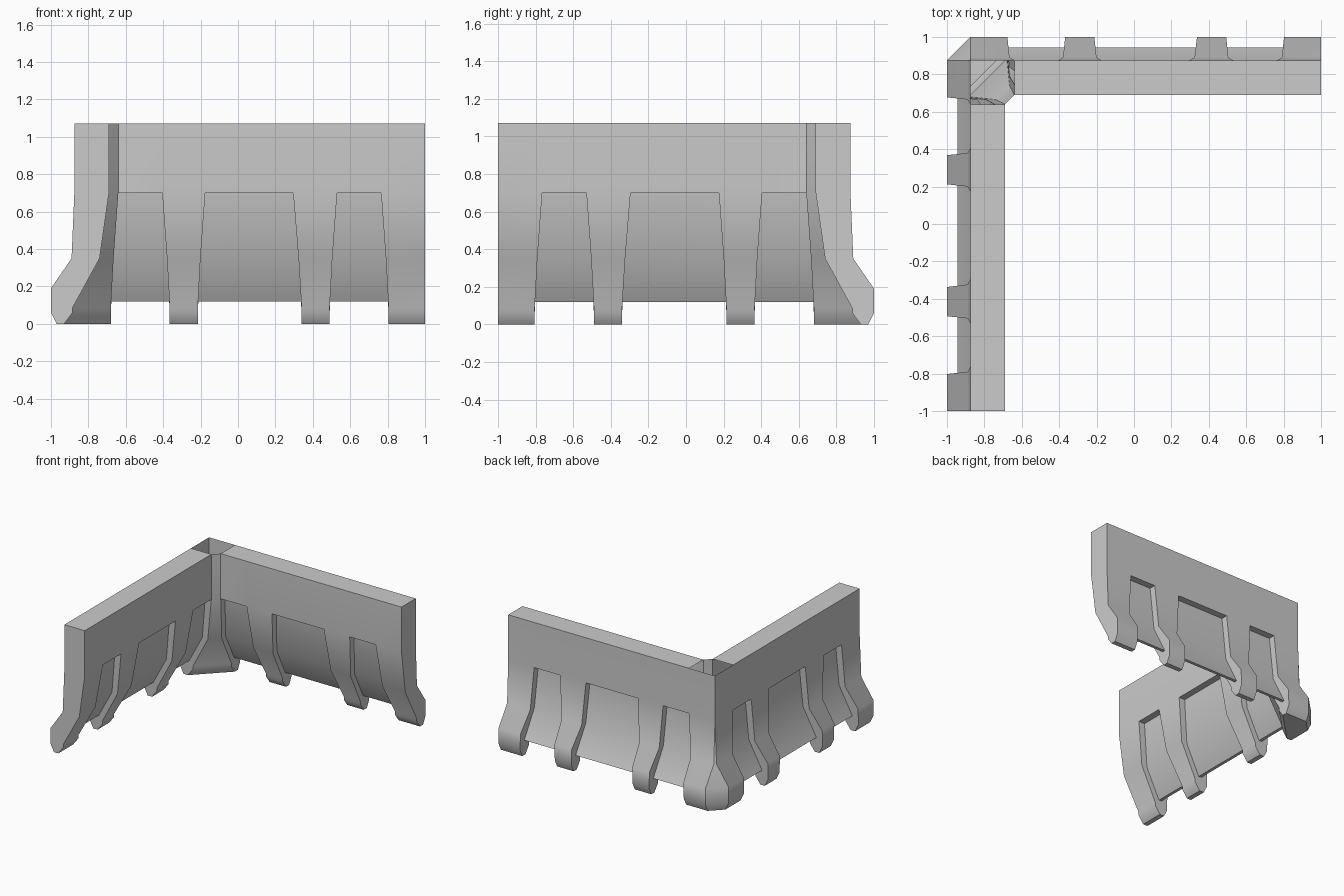
import bpy, bmesh
from mathutils import Vector

if "Cube" in bpy.data.objects:
    bpy.data.objects.remove(bpy.data.objects["Cube"])

# Cross-section of the ribs (distance outward, height), outer side down, inner side up
RIB = [(.875, 1.07), (.875, .70), (.89, .35), (1.0, .19), (1.0, .06), (.97, 0),
       (.93, 0), (.885, .06), (.885, .085), (.74, .35), (.69, .70), (.69, 1.07)]
OUTER_COUNT = 6
# Cross-section of the thin recessed bays between ribs
BAY = [(.875, 1.07), (.875, .70), (.82, .70), (.835, .35), (.945, .12),
       (.92, .12), (.79, .35), (.745, .70), (.69, .70), (.69, 1.07)]
# Rib edges along the wall (upper x, lower x); bays and ribs alternate
EDGES = [(-.64, -.68), (-.405, -.365), (-.175, -.215), (.295, .34),
         (.53, .49), (.765, .805), (1.0, 1.0)]

bm = bmesh.new()


def face(points):
    bm.faces.new([bm.verts.new(p) for p in points])


def section(profile, edge):
    """Place a profile at a slanted rib edge."""
    out = []
    for y, z in profile:
        t = min(1, max(0, (.70 - z) / .55))
        out.append(Vector((edge[0] + (edge[1] - edge[0]) * t, y, z)))
    return out


def mirror(p):
    return Vector((-p.y, -p.x, p.z))


def both(points):
    face(points)
    face([mirror(p) for p in reversed(points)])


def strip(a, b, closed):
    n = len(a)
    for i in range(n if closed else n - 1):
        j = (i + 1) % n
        both([a[i], b[i], b[j], a[j]])


# Alternating bays and ribs of both arms
for k in range(len(EDGES) - 1):
    profile = BAY if k % 2 == 0 else RIB
    strip(section(profile, EDGES[k]), section(profile, EDGES[k + 1]), True)

# Rib side walls and the closed arm ends
for e in EDGES[:-1]:
    both(section(RIB, e)[1:-1] + section(BAY, e)[2:-2][::-1])
both(section(RIB, EDGES[-1]))

# Corner rib: chamfered inside and at the foot, open at the top
end = section(RIB, EDGES[0])
start = [Vector((-.875, p.y, p.z)) if i < OUTER_COUNT else p.copy()
         for i, p in enumerate(end)]
strip(start, end, False)
for i in range(len(start) - 1):
    face([mirror(start[i]), start[i], start[i + 1], mirror(start[i + 1])])

bmesh.ops.remove_doubles(bm, verts=bm.verts, dist=1e-4)
bmesh.ops.dissolve_degenerate(bm, edges=bm.edges, dist=1e-4)
bmesh.ops.recalc_face_normals(bm, faces=bm.faces)

mesh = bpy.data.meshes.new("corner_barrier_wall")
bm.to_mesh(mesh)
bm.free()
wall = bpy.data.objects.new("corner_barrier_wall", mesh)
bpy.context.collection.objects.link(wall)
bpy.context.view_layer.objects.active = wall
wall.select_set(True)
bpy.ops.object.shade_smooth_by_angle(angle=.65)
